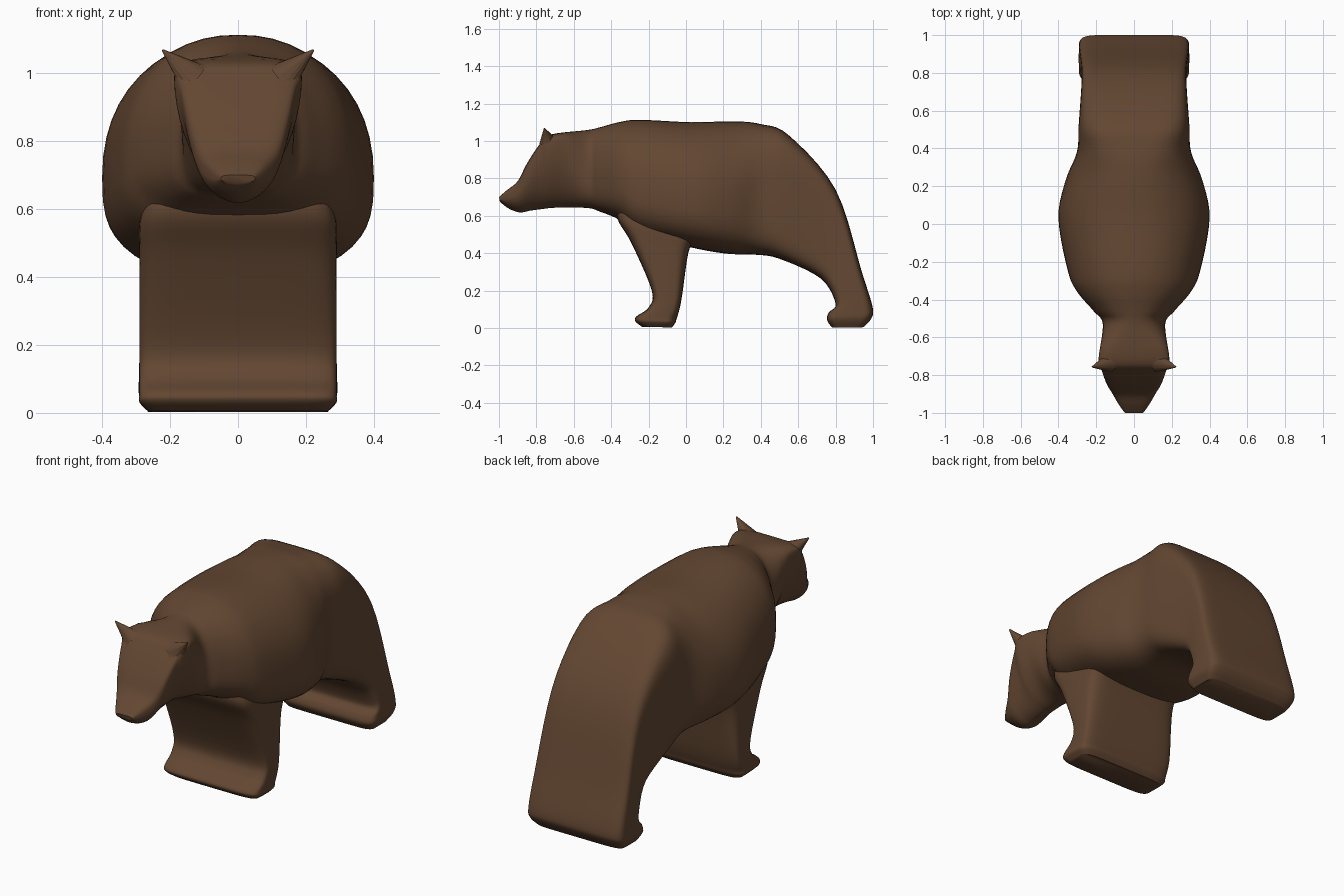
import bpy, bmesh, math
from mathutils import Vector, Matrix

if "Cube" in bpy.data.objects:
    bpy.data.objects.remove(bpy.data.objects["Cube"])

fur = bpy.data.materials.new("brown fur")
fur.diffuse_color = (0.125, 0.063, 0.032, 1)
fur.use_nodes = True
fur.node_tree.nodes["Principled BSDF"].inputs["Base Color"].default_value = fur.diffuse_color


def ramp(a, b, y):
    t = max(0, min(1, (y - a) / (b - a)))
    return t * t * (3 - 2 * t)


def spline(keys, steps):
    """Catmull-Rom through rows of section parameters."""
    out = []
    last = len(keys) - 1
    for i in range(last):
        a, b, c, d = (keys[max(0, min(last, i + k))] for k in (-1, 0, 1, 2))
        for s in range(steps):
            t = s / steps
            out.append([0.5 * (2 * q + (r - p) * t + (2 * p - 5 * q + 4 * r - u) * t * t
                               + (3 * q - p - 3 * r + u) * t ** 3)
                        for p, q, r, u in zip(a, b, c, d)])
    return out + [list(keys[-1])]


def body_shape(y):
    """Widest spot, upper and lower squareness: V-shaped head, round torso, boxy rump."""
    head, rump = ramp(-.5, -.68, y), ramp(.25, .8, y)
    return (.61 - .48 * head - .11 * rump + .37 * ramp(-.78, -1, y),
            2.2 + 1.8 * head + 4.8 * rump,
            3 - 1.2 * head + 4 * rump)


def leg_shape(y):
    return .5, 6, 6


def section(row, shape, n):
    """Egg-like superellipse between an outer and an inner profile point."""
    y0, z0, y1, z1, w = row
    m, n0, n1 = shape(y0)
    pts = []
    for i in range(n):
        a = 2 * math.pi * i / n
        c, s = math.cos(a), math.sin(a)
        e = 2 / (n0 if s > 0 else n1)
        v = abs(s) ** e
        t = m - m * v if s > 0 else m + (1 - m) * v
        pts.append((w * math.copysign(abs(c) ** e, c), y0 + (y1 - y0) * t, z0 + (z1 - z0) * t))
    return pts


def finish(name, bm):
    bmesh.ops.recalc_face_normals(bm, faces=bm.faces[:])
    me = bpy.data.meshes.new(name)
    bm.to_mesh(me)
    bm.free()
    me.materials.append(fur)
    ob = bpy.data.objects.new(name, me)
    bpy.context.collection.objects.link(ob)
    return ob


def loft(name, keys, shape, n=48, steps=5):
    bm = bmesh.new()
    rings = [[bm.verts.new(p) for p in section(r, shape, n)] for r in spline(keys, steps)]
    for a, b in zip(rings, rings[1:]):
        for i in range(n):
            j = (i + 1) % n
            bm.faces.new((a[i], a[j], b[j], b[i]))
    bm.faces.new(rings[0])
    bm.faces.new(rings[-1])
    bmesh.ops.remove_doubles(bm, verts=bm.verts[:], dist=1e-5)
    return finish(name, bm)


# Body from nose to hind feet: top y z, bottom y z, half width
body = loft("body", [
    (-1, .7, -.995, .675, .05),
    (-.96, .735, -.95, .64, .08),
    (-.9, .785, -.89, .618, .115),
    (-.85, .88, -.83, .628, .145),
    (-.78, .985, -.76, .637, .17),
    (-.72, 1.035, -.7, .643, .188),
    (-.53, 1.058, -.53, .642, .165),
    (-.46, 1.073, -.46, .622, .215),
    (-.36, 1.1, -.36, .58, .3),
    (-.25, 1.113, -.25, .5, .35),
    (.03, 1.1, .03, .43, .4),
    (.25, 1.105, .22, .397, .362),
    (.4, 1.09, .37, .392, .302),
    (.55, 1.03, .5, .37, .293),
    (.8, .74, .72, .265, .277),
    (.94, .3, .8, .13, .288),
    (.998, .11, .765, .085, .292),
    (.99, .05, .753, .045, .29),
    (.95, .004, .78, .003, .265)], body_shape)

# Front leg slab: front y z, back y z
leg = [(-.365, .58, .05, .5),
       (-.29, .45, .012, .4),
       (-.183, .2, -.02, .18),
       (-.2, .11, -.035, .1),
       (-.265, .062, -.05, .05),
       (-.27, .035, -.057, .028),
       (-.235, .006, -.075, .003)]
leg = [(-.36, .66, .03, .6)] + leg
front_legs = loft("front_legs", [(*r, .265 if r[1] < .02 or r[1] > .6 else .29) for r in leg], leg_shape)


# Pointed ears flaring out of the top of the head
def ear(name, side):
    bm = bmesh.new()
    base, tip = Vector((side * .13, -.735, .985)), Vector((side * .222, -.757, 1.068))
    axis = tip - base
    rot = axis.to_track_quat('Z', 'Y').to_matrix().to_4x4()
    bmesh.ops.create_cone(bm, cap_ends=True, segments=16, radius1=.05, radius2=.003,
                          depth=axis.length, matrix=Matrix.Translation((base + tip) / 2) @ rot)
    return finish(name, bm)


parts = [front_legs, ear("ear_right", 1), ear("ear_left", -1)]

# Fuse everything into one skin
bpy.context.view_layer.objects.active = body
for part in parts:
    mod = body.modifiers.new("fuse", 'BOOLEAN')
    mod.operation, mod.solver, mod.object = 'UNION', 'EXACT', part
    bpy.ops.object.modifier_apply(modifier=mod.name)
    bpy.data.objects.remove(part)
body.name = "bear"
bpy.ops.object.select_all(action='DESELECT')
body.select_set(True)
bpy.ops.object.shade_smooth_by_angle(angle=math.radians(45))
